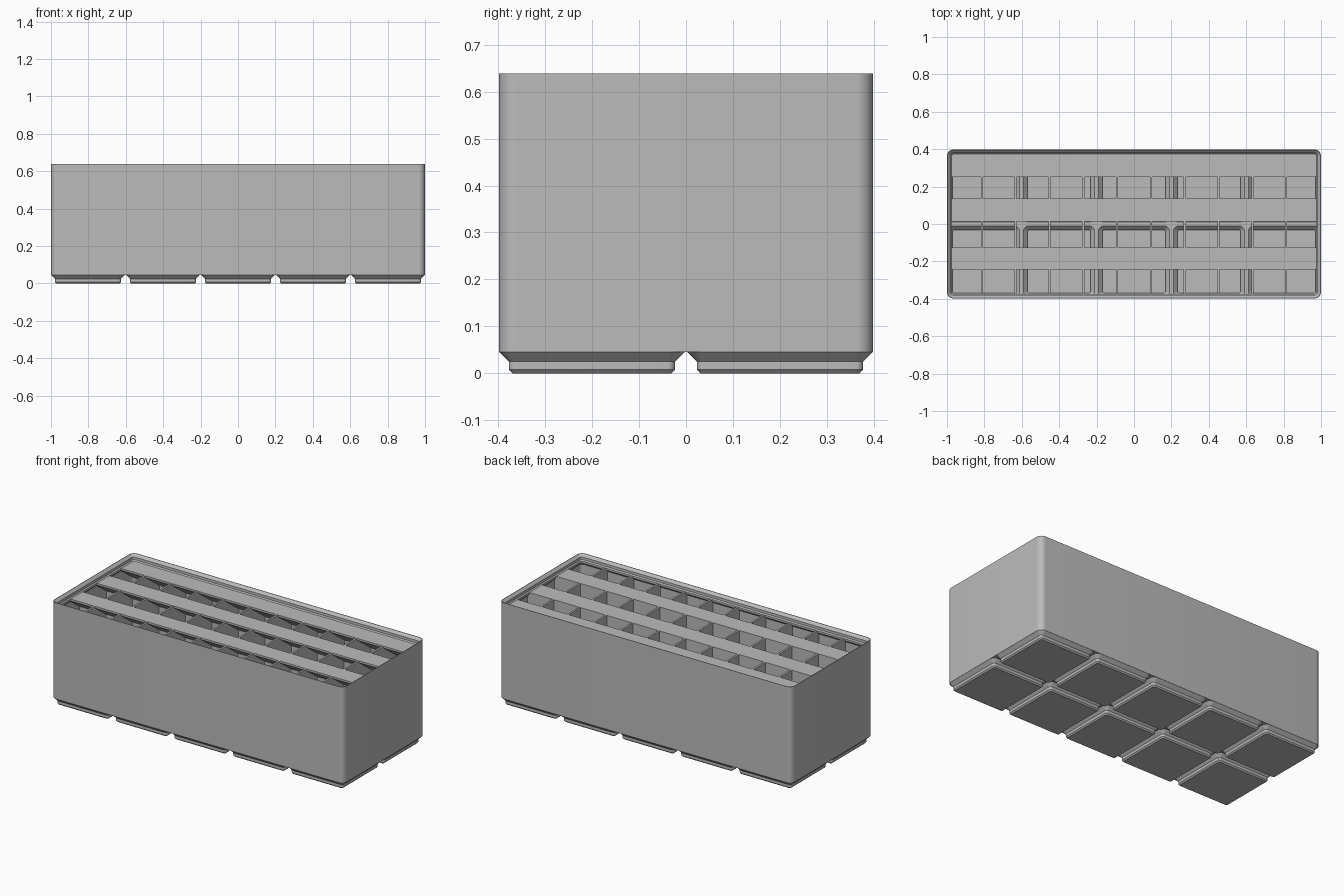
import bpy, bmesh, math

cube = bpy.data.objects.get("Cube")
if cube:
    bpy.data.objects.remove(cube, do_unlink=True)

GREY = (0.5, 0.5, 0.5, 1)
mat = bpy.data.materials.new("plain grey")
mat.use_nodes = True
mat.diffuse_color = GREY
bsdf = next(n for n in mat.node_tree.nodes if n.type == "BSDF_PRINCIPLED")
bsdf.inputs["Base Color"].default_value = GREY

HX, HY, RADIUS = 1.0, 0.3985, 0.0357    # body half sizes and corner radius
PITCH = 0.401                           # foot spacing
WALL = 0.0115
IX, IY = HX - WALL, HY - WALL           # inner half sizes
TOP = 0.601                             # top of dividers and tabs
BASE = 0.0452                           # underside of the body
RIDGE = 0.056                           # top of the ridges between feet
FLOOR = 0.012


def finish(bm, name, smooth=False):
    bmesh.ops.recalc_face_normals(bm, faces=bm.faces[:])
    mesh = bpy.data.meshes.new(name)
    bm.to_mesh(mesh)
    bm.free()
    mesh.materials.append(mat)
    ob = bpy.data.objects.new(name, mesh)
    bpy.context.collection.objects.link(ob)
    if smooth:
        bpy.ops.object.select_all(action="DESELECT")
        ob.select_set(True)
        bpy.context.view_layer.objects.active = ob
        bpy.ops.object.shade_smooth_by_angle(angle=math.radians(30))
    return ob


def rounded_ring(bm, cx, cy, hx, hy, r, z, steps=8):
    verts = []
    for q, (sx, sy) in enumerate([(1, 1), (-1, 1), (-1, -1), (1, -1)]):
        for i in range(steps + 1):
            a = (q + i / steps) * math.pi / 2
            verts.append(bm.verts.new((cx + sx * (hx - r) + r * math.cos(a),
                                       cy + sy * (hy - r) + r * math.sin(a), z)))
    return verts


def loft(bm, rings, closed=False):
    pairs = list(zip(rings, rings[1:]))
    if closed:
        pairs.append((rings[-1], rings[0]))
    else:
        bm.faces.new(rings[0])
        bm.faces.new(rings[-1])
    for a, b in pairs:
        for i in range(len(a)):
            j = (i + 1) % len(a)
            bm.faces.new((a[i], a[j], b[j], b[i]))


def box(bm, x0, x1, y0, y1, z0, z1):
    vs = bmesh.ops.create_cube(bm, size=1)["verts"]
    for v in vs:
        v.co = (x1 if v.co.x > 0 else x0,
                y1 if v.co.y > 0 else y0,
                z1 if v.co.z > 0 else z0)


# Outer wall with the stepped stacking lip: (inset, height)
profile = [(0, BASE), (0, 0.639), (0.003, 0.639), (0.0185, 0.6235), (0.0185, 0.6075),
           (0.025, TOP), (0.025, 0.589), (WALL, 0.5755), (WALL, BASE)]
bm = bmesh.new()
loft(bm, [rounded_ring(bm, 0, 0, HX - i, HY - i, max(RADIUS - i, 0.008), z)
          for i, z in profile], closed=True)
finish(bm, "outer_wall", True)

# Hollow feet: (half size, corner radius, height) up the outside, down the inside
foot = [(0.1695, 0.0076, 0), (0.177, 0.0152, 0.0076), (0.177, 0.0152, 0.0248),
        (0.1976, RADIUS, BASE), (0.1976, RADIUS, RIDGE), (0.19, 0.028, RIDGE),
        (0.168, 0.008, 0.034), (0.168, 0.008, FLOOR)]
foot_x = [PITCH * (i - 2) for i in range(5)]
foot_y = [-PITCH / 2, PITCH / 2]
bm = bmesh.new()
for cx in foot_x:
    for cy in foot_y:
        loft(bm, [rounded_ring(bm, cx, cy, h, h, r, z) for h, r, z in foot])
finish(bm, "feet", True)

# Ridges closing the gaps between feet, with pads where corners meet
bm = bmesh.new()
seams = [PITCH * (i - 1.5) for i in range(4)]
half, pad = 0.008, 0.018
box(bm, -IX, IX, -half, half, BASE, RIDGE)
for x in seams:
    box(bm, x - half, x + half, -IY, IY, BASE, RIDGE)
    box(bm, x - pad, x + pad, -pad, pad, BASE, RIDGE)
    for s in (-1, 1):
        y = s * (HY - pad / 2 - 0.001)
        box(bm, x - pad, x + pad, y - pad / 2, y + pad / 2, BASE, RIDGE)
for s in (-1, 1):
    x = s * (HX - pad / 2 - 0.001)
    box(bm, x - pad / 2, x + pad / 2, -pad, pad, BASE, RIDGE)
finish(bm, "floor_ridges")

# Dividers across the box, reaching down into the hollow feet
t = WALL / 2
step = (2 * IX + WALL) / 11
bm = bmesh.new()
for k in range(1, 11):
    x = -IX - t + step * k
    box(bm, x - t, x + t, -IY, IY, 0.05, TOP - 0.0006)
    for cy in foot_y:
        box(bm, x - t, x + t, cy - 0.17, cy + 0.17, FLOOR - 0.001, 0.052)
finish(bm, "cross_dividers")

# Dividers along the box
row = (2 * IY + WALL) / 3
bm = bmesh.new()
for y in (-row / 2, row / 2):
    box(bm, -IX, IX, y - t, y + t, 0.05, TOP)
    for cx in foot_x:
        box(bm, cx - 0.17, cx + 0.17, y - t, y + t, FLOOR - 0.001, 0.052)
finish(bm, "long_dividers")

# Label tabs with sloped undersides, at the back of each row
for name, back, front in [("back_tab", IY, 0.251), ("middle_tab", row / 2, 0.013),
                          ("front_tab", -row / 2, -0.243)]:
    bm = bmesh.new()
    drop = 0.012 + 0.73 * (back - front)
    outline = [(back, TOP), (front, TOP), (front, TOP - 0.012), (back, TOP - drop)]
    ends = [[bm.verts.new((x, y, z)) for y, z in outline] for x in (-IX, IX)]
    loft(bm, ends)
    finish(bm, name)
